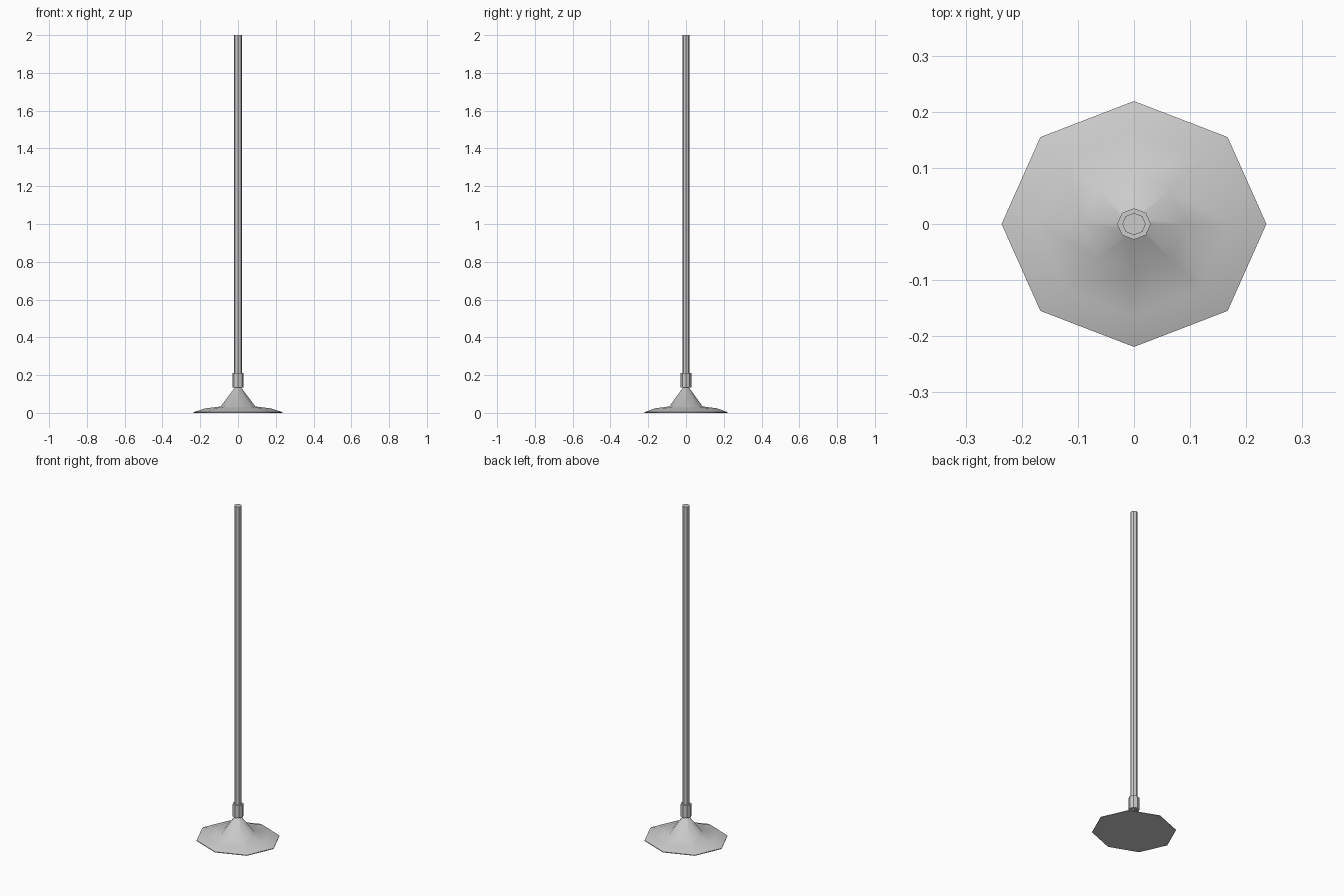
import bpy, bmesh, math

if "Cube" in bpy.data.objects:
    bpy.data.objects.remove(bpy.data.objects["Cube"])

SIDES = 8


def turned(name, profile, smooth=None):
    """Eight-sided capped solid through (rx, ry, z) rings."""
    bm = bmesh.new()
    rings = []
    for rx, ry, z in profile:
        rings.append([bm.verts.new((rx * math.cos(math.tau * i / SIDES),
                                    ry * math.sin(math.tau * i / SIDES), z))
                      for i in range(SIDES)])
    for a, b in zip(rings, rings[1:]):
        for i in range(SIDES):
            j = (i + 1) % SIDES
            bm.faces.new((a[i], a[j], b[j], b[i]))
    bm.faces.new(rings[0][::-1])
    bm.faces.new(rings[-1])
    mesh = bpy.data.meshes.new(name)
    bm.to_mesh(mesh)
    bm.free()
    obj = bpy.data.objects.new(name, mesh)
    bpy.context.collection.objects.link(obj)
    if smooth:
        bpy.context.view_layer.objects.active = obj
        obj.select_set(True)
        bpy.ops.object.shade_smooth_by_angle(angle=math.radians(smooth))
        obj.select_set(False)
    return obj


# Weighted foot: low flared skirt rising into a steep cone
turned("base", [(0.236, 0.219, 0), (0.236, 0.219, 0.004), (0.172, 0.165, 0.024),
                (0.092, 0.088, 0.034), (0.014, 0.013, 0.138)], smooth=60)

# Sleeve joining foot and pole
turned("collar", [(0.030, 0.028, 0.135), (0.030, 0.028, 0.21)])

# Upright pole
turned("pole", [(0.021, 0.0195, 0.14), (0.021, 0.0195, 2.0)])
